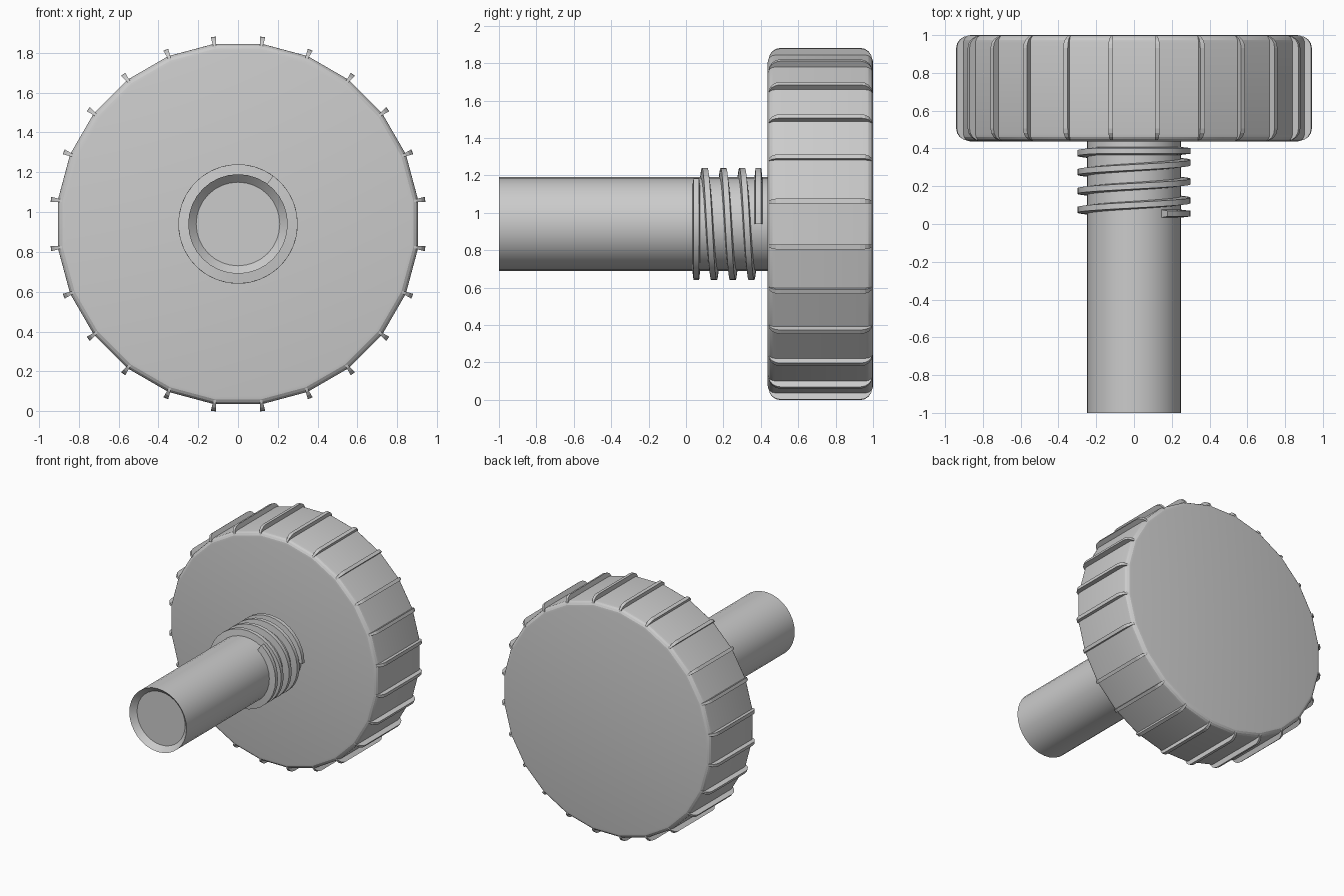
import bpy, bmesh
from math import sin, cos, pi, radians

if "Cube" in bpy.data.objects:
    bpy.data.objects.remove(bpy.data.objects["Cube"])

ZC = 0.94  # height of the main axis (runs along y)


def polar(r, phi, y):
    """Point at radius r; phi is measured from the top towards +x."""
    return (r * sin(phi), y, ZC + r * cos(phi))


def finish(name, bm, smooth=None):
    bmesh.ops.recalc_face_normals(bm, faces=bm.faces)
    me = bpy.data.meshes.new(name)
    bm.to_mesh(me)
    bm.free()
    ob = bpy.data.objects.new(name, me)
    bpy.context.collection.objects.link(ob)
    if smooth:
        bpy.ops.object.select_all(action='DESELECT')
        ob.select_set(True)
        bpy.context.view_layer.objects.active = ob
        bpy.ops.object.shade_smooth_by_angle(angle=radians(smooth))
    return ob


def skin(bm, rings):
    """Join closed rings of points and close both ends."""
    vs = [[bm.verts.new(p) for p in ring] for ring in rings]
    n = len(vs[0])
    for a, b in zip(vs, vs[1:]):
        for i in range(n):
            j = (i + 1) % n
            bm.faces.new((a[i], a[j], b[j], b[i]))
    bm.faces.new(vs[0])
    bm.faces.new(vs[-1])


def lathe(name, profile, n, offset=0.0, smooth=None):
    bm = bmesh.new()
    skin(bm, [[polar(r, offset + 2 * pi * i / n, y) for i in range(n)]
              for r, y in profile])
    return finish(name, bm, smooth)


# Knob head: 24-sided disc with rounded rims
Y0, Y1, R, B = 0.437, 1.0, 0.913, 0.04
arc = [(R - B + B * sin(t * pi / 8), B - B * cos(t * pi / 8)) for t in range(5)]
lathe("knob_head", [(r, Y0 + d) for r, d in arc] +
      [(r, Y1 - d) for r, d in reversed(arc)], 24, radians(7.5), 14)

# Grip ribs: thin fins on every corner, slightly wider at the tip
TIP, C = 0.948, 0.065
corner = [(TIP - C + C * sin(t * pi / 8), C - C * cos(t * pi / 8)) for t in range(5)]
G = 0.004
side = [(0.86, Y0 + G)] + [(r, Y0 + G + d) for r, d in corner]
side += [(r, Y1 - G - (y - Y0 - G)) for r, y in reversed(side)]
bm = bmesh.new()
for k in range(24):
    phi = radians(7.5 + 15 * k)
    skin(bm, [[polar(r, phi + s * (0.007 + 0.006 * (r - 0.9) / 0.048) / r, y)
               for r, y in side] for s in (-1, 1)])
finish("grip_ribs", bm)

# Stem with a shallow conical recess in its free end
lathe("stem", [(0.21, -0.96), (0.25, -1.0), (0.25, Y0 + 0.02)], 32, 0, 30)

# Screw thread: trapezoid swept along a helix with levelled ends
rings = []
steps = 136
for i in range(steps + 1):
    deg = 36 + (1530 - 36) * i / steps
    y = min(max(0.1 * deg / 360, 0.055), 0.387)
    rings.append([polar(r, radians(deg), y + d) for r, d in
                  ((0.24, -0.022), (0.30, -0.015), (0.30, 0.015), (0.24, 0.022))])
bm = bmesh.new()
skin(bm, rings)
finish("screw_thread", bm, 30)
